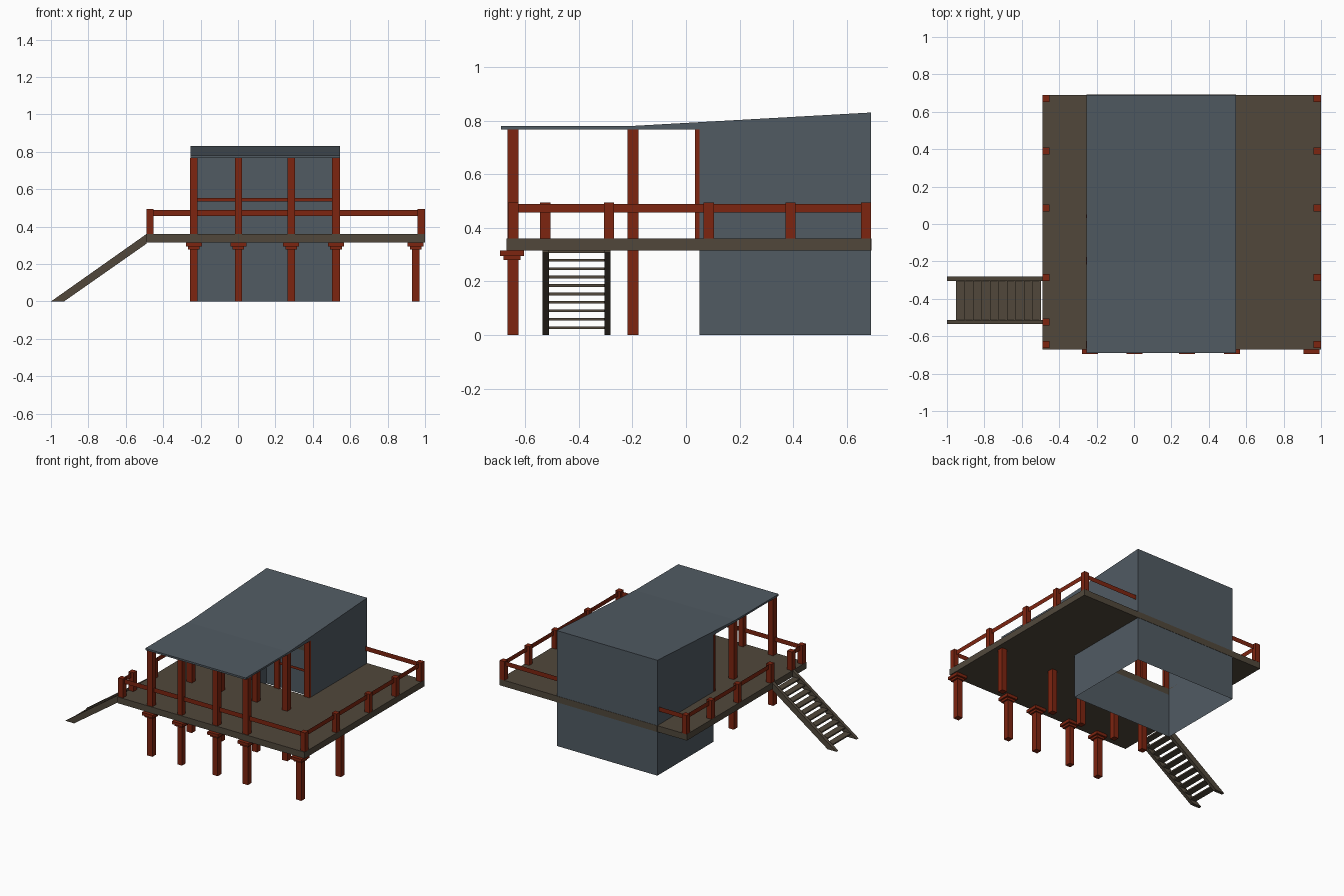
import bpy, bmesh

if "Cube" in bpy.data.objects:
    bpy.data.objects.remove(bpy.data.objects["Cube"])


def mat(name, col):
    m = bpy.data.materials.new(name)
    m.diffuse_color = (*col, 1)
    m.use_nodes = True
    m.node_tree.nodes["Principled BSDF"].inputs["Base Color"].default_value = m.diffuse_color
    return m


RED = mat("red timber", (0.205, 0.018, 0.005))
BROWN = mat("brown planks", (0.082, 0.064, 0.044))
SLATE = mat("slate blue", (0.082, 0.104, 0.124))


def finish(name, bm, material):
    bmesh.ops.recalc_face_normals(bm, faces=bm.faces)
    me = bpy.data.meshes.new(name)
    bm.to_mesh(me)
    bm.free()
    me.materials.append(material)
    ob = bpy.data.objects.new(name, me)
    bpy.context.collection.objects.link(ob)
    return ob


def box(name, x, y, z, material):
    """Box from (min, max) pairs."""
    bm = bmesh.new()
    bmesh.ops.create_cube(bm, size=1)
    for v in bm.verts:
        v.co = [r[0] if c < 0 else r[1] for c, r in zip(v.co, (x, y, z))]
    return finish(name, bm, material)


def prism(name, pts, offset, material):
    """Extrude a planar outline by an offset vector."""
    bm = bmesh.new()
    f = bm.faces.new([bm.verts.new(p) for p in pts])
    r = bmesh.ops.extrude_face_region(bm, geom=[f], use_keep_orig=True)
    for v in r["geom"]:
        if isinstance(v, bmesh.types.BMVert):
            v.co = [a + b for a, b in zip(v.co, offset)]
    return finish(name, bm, material)


def sheet(name, a, b, z, material):
    """Vertical flat panel between two xy points."""
    bm = bmesh.new()
    bm.faces.new([bm.verts.new(p) for p in (
        (*a, z[0]), (*b, z[0]), (*b, z[1]), (*a, z[1]))])
    return finish(name, bm, material)


def around(c, h):
    return (c - h, c + h)


X0, X1, Y0, Y1 = -0.49, 1.0, -0.67, 0.69      # deck
HX0, HX1, HY0 = -0.255, 0.545, 0.05           # house
D0, D1 = 0.315, 0.36                          # deck thickness
R0, R1 = 0.767, 0.78                          # roof edge

# deck, wrapped around the open house floor
prism("deck", [(x, y, D0) for x, y in (
    (X0, Y0), (X1, Y0), (X1, Y1), (HX1, Y1), (HX1, HY0),
    (HX0, HY0), (HX0, Y1), (X0, Y1))], (0, 0, D1 - D0), BROWN)
box("deck_back_edge", (HX0, HX1), (Y1, Y1 + 0.002), (D0, D1), BROWN)

# house shell: side walls, back, low front wall
sheet("house_back_wall", (HX0, Y1), (HX1, Y1), (0, R0), SLATE)
sheet("house_left_wall", (HX0, HY0), (HX0, Y1), (0, R0), SLATE)
sheet("house_right_wall", (HX1, HY0), (HX1, Y1), (0, R0), SLATE)
sheet("house_front_base", (HX0, HY0), (HX1, HY0), (0, D0), SLATE)

# roof slab: flat over the porch, rising to the back
prism("roof", [(HX0, y, z) for y, z in (
    (-0.69, R0), (Y1, R0), (Y1, 0.83), (-0.2, R1), (-0.69, R1))],
    (HX1 - HX0, 0, 0), SLATE)

# porch posts in two rows, caps on the front row only
for x in (-0.236, 0.002, 0.284, 0.524, 0.95):
    tall = x < 0.9
    h = 0.0205 if abs(x) > 0.1 else 0.0185
    top = R0 if tall else D0
    for row, y in (("front", -0.645), ("middle", -0.197)):
        box(row + "_post", around(x, h), around(y, 0.0205), (0, top), RED)
    box("post_cap", around(x, 0.043), around(-0.649, 0.045), (0.294, D0), RED)
    box("post_cap_step", around(x, 0.031), around(-0.649, 0.032), (0.279, 0.294), RED)
    if tall:
        box("facade_post", around(x, h), (0.033, 0.05), (D1, R0), RED)
sheet("facade_sill", (-0.236, 0.042), (0.524, 0.042), (0.533, 0.552), RED)

# railing posts
LX, RX = -0.47, 0.98
side_ys = (-0.645, -0.287, 0.085, 0.39, 0.672)
for x, ys in ((LX, side_ys + (-0.525,)), (RX, side_ys)):
    for y in ys:
        box("rail_post", around(x, 0.019), around(y, 0.019), (D1, 0.495), RED)

# flat handrails, leaving a gap for the stairs
RZ = (0.456, 0.489)
FY, BY = -0.645, 0.672
for name, a, b in (
        ("front_rail", (LX, FY), (RX, FY)),
        ("right_rail", (RX, FY), (RX, BY)),
        ("left_rail_front", (LX, FY), (LX, -0.525)),
        ("left_rail_back", (LX, -0.287), (LX, BY)),
        ("back_rail_left", (LX, BY), (HX0, BY)),
        ("back_rail_right", (HX1, BY), (RX, BY))):
    sheet(name, a, b, RZ, RED)

# stairs: two stringers and open treads
for y in (-0.535, -0.304):
    prism("stair_stringer", [(x, y, z) for x, z in (
        (-1.0, 0), (-0.93, 0), (-0.49, 0.308), (-0.49, D1))],
        (0, 0.023, 0), BROWN)
for i in range(10):
    x, z = -0.953 + 0.0455 * i, 0.022 + 0.0315 * i
    box("stair_tread", (x, x + 0.0465), (-0.513, -0.303), (z, z + 0.01), BROWN)
